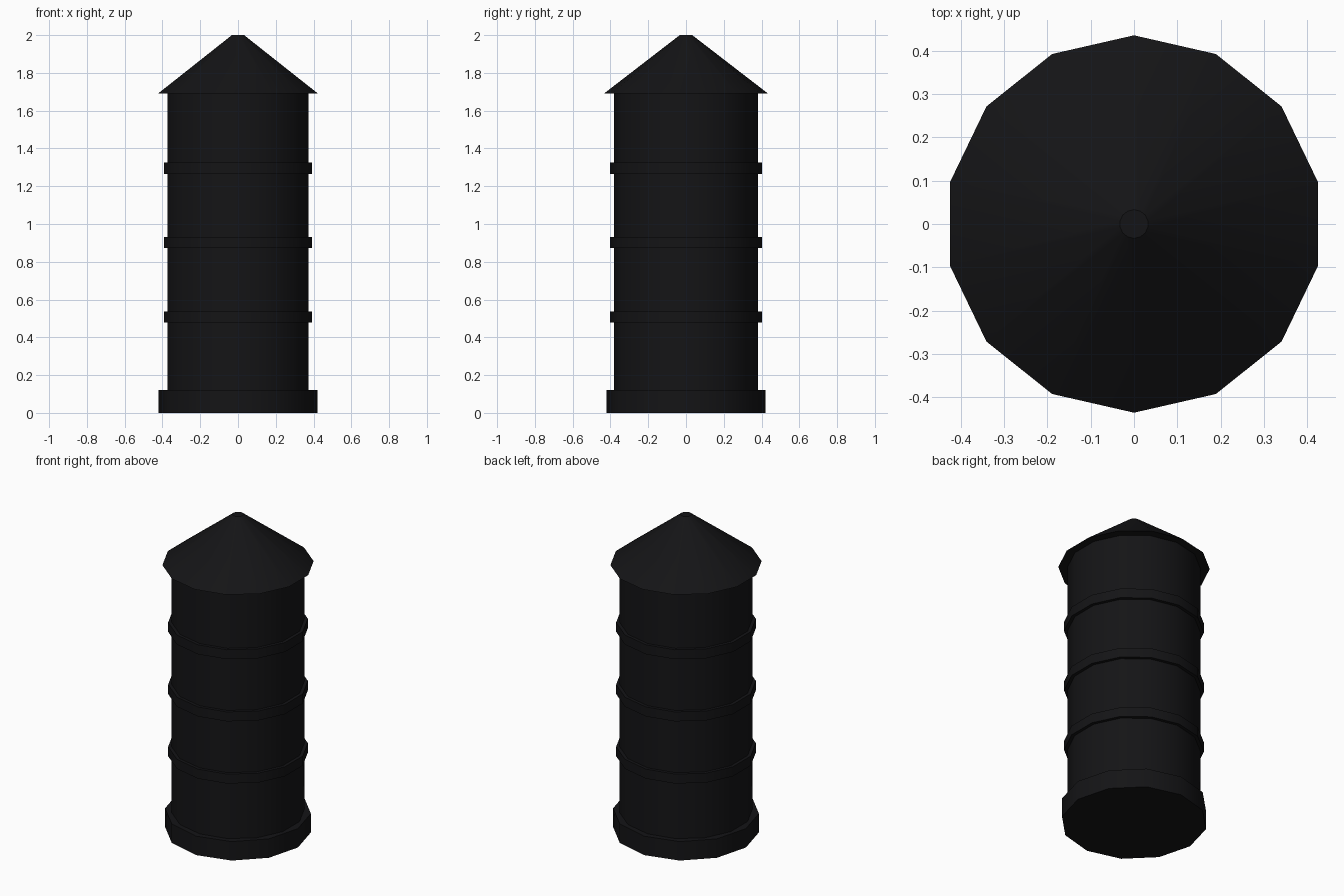
import bpy
from math import radians

if "Cube" in bpy.data.objects:
    bpy.data.objects.remove(bpy.data.objects["Cube"])

black = bpy.data.materials.new("matte_black")
black.diffuse_color = (0.007, 0.007, 0.008, 1)
black.use_nodes = True
black.node_tree.nodes["Principled BSDF"].inputs["Base Color"].default_value = black.diffuse_color


def drum(name, sides, z0, z1, r0, r1=None):
    """Upright capped cylinder or cone frustum between two heights."""
    bpy.ops.mesh.primitive_cone_add(
        vertices=sides, radius1=r0, radius2=r0 if r1 is None else r1,
        depth=z1 - z0, location=(0, 0, (z0 + z1) / 2))
    ob = bpy.context.object
    ob.name = name
    ob.data.materials.append(black)
    bpy.ops.object.shade_smooth_by_angle(angle=radians(35))
    return ob


# Twelve-sided foot
drum("base", 12, 0.0, 0.12, 0.42)

# Main column
drum("body", 14, 0.06, 1.69, 0.382)

# Raised rings around the column
for i, z in enumerate((0.508, 0.902, 1.296)):
    drum(f"band_{i + 1}", 14, z - 0.03, z + 0.03, 0.402)

# Conical roof with a small flat tip
drum("roof", 14, 1.69, 2.0, 0.435, 0.033)
